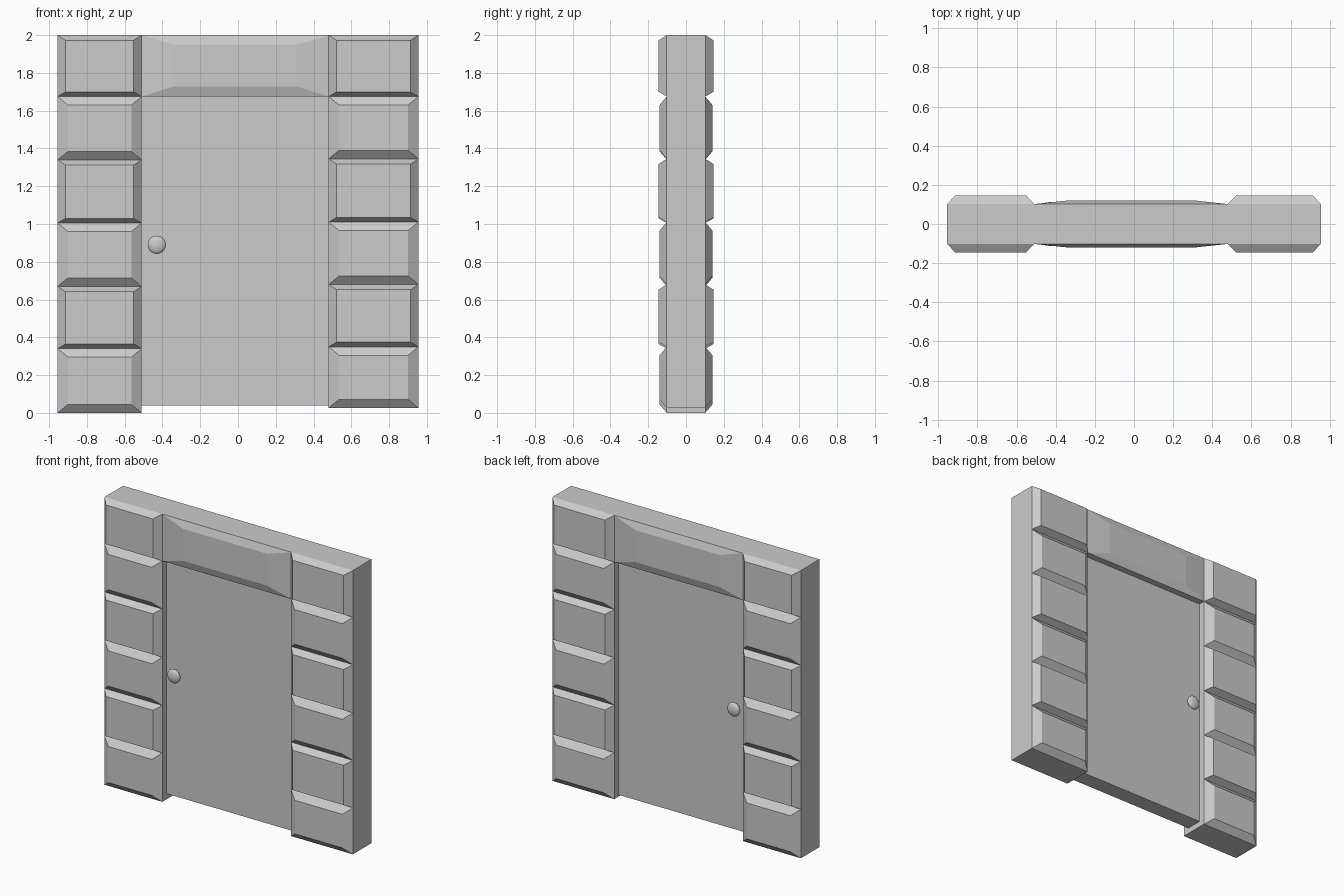
import bpy, bmesh
from math import radians

if "Cube" in bpy.data.objects:
    bpy.data.objects.remove(bpy.data.objects["Cube"])


def mesh_object(name, bm):
    bmesh.ops.recalc_face_normals(bm, faces=bm.faces)
    mesh = bpy.data.meshes.new(name)
    bm.to_mesh(mesh)
    bm.free()
    ob = bpy.data.objects.new(name, mesh)
    bpy.context.collection.objects.link(ob)
    return ob


def panel_block(name, x0, x1, z0, z1, core, face, left, right, bottom, top):
    """Slab with a chamfered raised panel on both front and back."""
    bm = bmesh.new()
    outer = [(x0, z0), (x1, z0), (x1, z1), (x0, z1)]
    inner = [(x0 + left, z0 + bottom), (x1 - right, z0 + bottom),
             (x1 - right, z1 - top), (x0 + left, z1 - top)]
    rings = [[bm.verts.new((x, y, z)) for x, z in pts]
             for pts, y in ((inner, -face), (outer, -core), (outer, core), (inner, face))]
    for a, b in zip(rings, rings[1:]):
        for i in range(4):
            j = (i + 1) % 4
            bm.faces.new((a[i], a[j], b[j], b[i]))
    bm.faces.new(rings[0])
    bm.faces.new(rings[-1])
    return mesh_object(name, bm)


# Stone pillars: six courses each, alternating wide and narrow chamfers
pillars = {
    "left_pillar": (-0.955, -0.51, [0, 0.34, 0.67, 1.005, 1.34, 1.675, 2.0]),
    "right_pillar": (0.48, 0.955, [0.027, 0.35, 0.68, 1.01, 1.345, 1.675, 2.0]),
}
for name, (x0, x1, levels) in pillars.items():
    for i, (z0, z1) in enumerate(zip(levels, levels[1:])):
        label = f"{name}_stone_{i + 1}"
        if i % 2 == 0:
            panel_block(label, x0, x1, z0, z1, 0.102, 0.14, 0.055, 0.055, 0.045, 0.045)
        else:
            panel_block(label, x0, x1, z0, z1, 0.102, 0.146, 0.042, 0.042, 0.025, 0.028)

# Lintel above the door
panel_block("lintel", -0.51, 0.48, 1.675, 2.0, 0.102, 0.12, 0.17, 0.17, 0.053, 0.05)

# Recessed door slab
bm = bmesh.new()
bmesh.ops.create_cube(bm, size=1)
for v in bm.verts:
    v.co = (-0.015 + v.co.x * 0.99, v.co.y * 0.114, 0.8575 + v.co.z * 1.635)
mesh_object("door", bm)

# Flattened knobs with stems on both sides
for side, label in ((-1, "front"), (1, "back")):
    bpy.ops.mesh.primitive_uv_sphere_add(segments=24, ring_count=12, radius=0.048,
                                         location=(-0.43, side * 0.09, 0.89))
    knob = bpy.context.object
    knob.name = f"{label}_knob"
    knob.scale = (1, 0.45, 1)
    bpy.ops.object.transform_apply(location=False, rotation=False, scale=True)
    bpy.ops.object.shade_smooth()
    bpy.ops.mesh.primitive_cylinder_add(vertices=16, radius=0.018, depth=0.04,
                                        location=(-0.43, side * 0.068, 0.89),
                                        rotation=(radians(90), 0, 0))
    bpy.context.object.name = f"{label}_knob_stem"
    bpy.ops.object.shade_smooth_by_angle()
